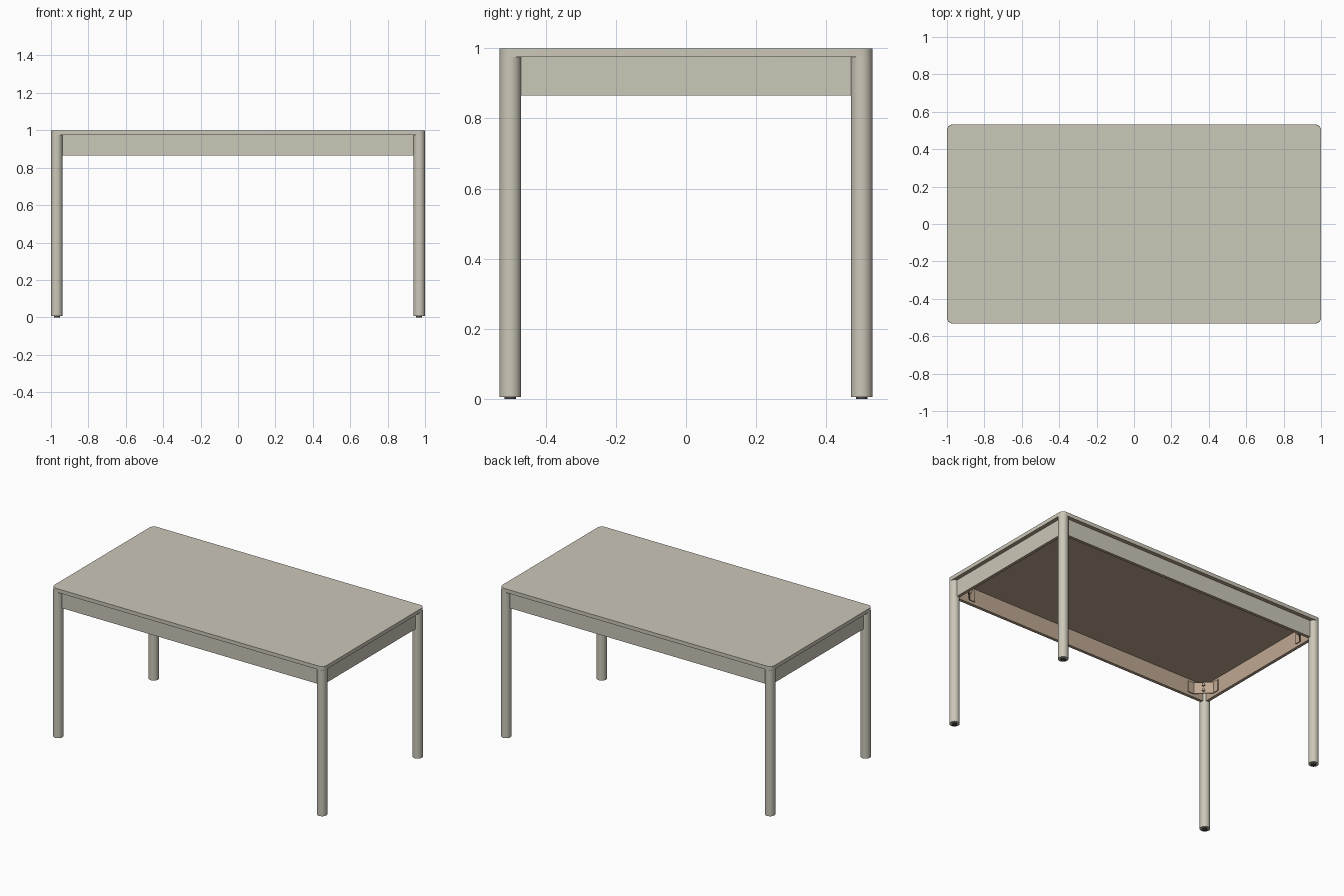
import bpy, bmesh, math
from mathutils import Matrix, Vector

if "Cube" in bpy.data.objects:
    bpy.data.objects.remove(bpy.data.objects["Cube"], do_unlink=True)


def material(name, rgb):
    m = bpy.data.materials.new(name)
    m.use_nodes = True
    m.diffuse_color = (*rgb, 1)
    m.node_tree.nodes["Principled BSDF"].inputs["Base Color"].default_value = (*rgb, 1)
    return m


GREIGE = material("warm grey paint", (0.60, 0.57, 0.48))
WOOD = material("brown wood", (0.52, 0.39, 0.285))
RUBBER = material("dark rubber", (0.08, 0.075, 0.07))


def finish(name, bm, *mats, smooth=False):
    bmesh.ops.recalc_face_normals(bm, faces=bm.faces)
    me = bpy.data.meshes.new(name)
    bm.to_mesh(me)
    bm.free()
    for m in mats:
        me.materials.append(m)
    ob = bpy.data.objects.new(name, me)
    bpy.context.collection.objects.link(ob)
    if smooth:
        bpy.context.view_layer.objects.active = ob
        for other in bpy.context.selected_objects:
            other.select_set(False)
        ob.select_set(True)
        bpy.ops.object.shade_smooth_by_angle(angle=math.radians(35))
    return ob


def box(bm, size, centre, turn=0):
    mat = Matrix.Translation(centre) @ Matrix.Rotation(turn, 4, 'Z') @ Matrix.Diagonal((*size, 1))
    return bmesh.ops.create_cube(bm, size=1, matrix=mat)["verts"]


def cylinder(bm, r, z0, z1, x, y, sides=32):
    bmesh.ops.create_cone(bm, cap_ends=True, segments=sides, radius1=r, radius2=r, depth=z1 - z0,
                          matrix=Matrix.Translation((x, y, (z0 + z1) / 2)))


TOP_Z, UNDER_Z, APRON_Z = 1.0, 0.975, 0.865
LEG_X, LEG_Y, LEG_R = 0.969, 0.501, 0.031

# Table top with rounded corners, wooden underneath
bm = bmesh.new()
box(bm, (2, 1.064, TOP_Z - UNDER_Z), (0, 0, (TOP_Z + UNDER_Z) / 2))
upright = [e for e in bm.edges if abs(e.verts[0].co.z - e.verts[1].co.z) > 0.01]
bmesh.ops.bevel(bm, geom=upright, offset=0.033, segments=8, profile=0.5, affect='EDGES')
bm.normal_update()
for f in bm.faces:
    f.material_index = 1 if f.normal.z < -0.5 else 0
finish("table_top", bm, GREIGE, WOOD, smooth=True)

# Aprons: painted outside, wooden inside and below
T, OUT_X, OUT_Y = 0.02, 0.974, 0.506
MID_Z, H = (UNDER_Z + APRON_Z) / 2, UNDER_Z - APRON_Z
for name, axis, sign in (("front", 1, -1), ("back", 1, 1), ("left", 0, 1), ("right", 0, -1)):
    bm = bmesh.new()
    if axis:
        box(bm, (2 * LEG_X, T, H), (0, sign * (OUT_Y - T / 2), MID_Z))
    else:
        box(bm, (T, 2 * LEG_Y, H), (sign * (OUT_X - T / 2), 0, MID_Z))
    bm.normal_update()
    for f in bm.faces:
        f.material_index = 0 if f.normal[axis] * sign > 0.5 else 1
    finish(name + "_apron", bm, GREIGE, WOOD)

for sx, side in ((1, "left"), (-1, "right")):
    for sy, end in ((-1, "front"), (1, "back")):
        tag = f"{end}_{side}_"
        x, y = sx * LEG_X, sy * LEG_Y

        # Round leg
        bm = bmesh.new()
        cylinder(bm, LEG_R, 0.006, UNDER_Z, x, y)
        finish(tag + "leg", bm, GREIGE, smooth=True)

        # Small glide under the leg
        bm = bmesh.new()
        cylinder(bm, 0.016, 0, 0.006, x, y, 24)
        finish(tag + "glide", bm, RUBBER, smooth=True)

        # Corner bracket: diagonal plate, wings along the aprons, two bolts
        bm = bmesh.new()
        reach = 0.09
        ix, iy = OUT_X - T, OUT_Y - T
        mid = Vector((sx * (ix - reach / 2), sy * (iy - reach / 2), 0.922))
        turn = -sx * sy * math.pi / 4
        box(bm, (reach * math.sqrt(2), 0.006, 0.075), mid, turn)
        box(bm, (0.04, 0.006, 0.075), (sx * (ix - reach - 0.018), sy * (iy - 0.003), mid.z))
        box(bm, (0.006, 0.04, 0.075), (sx * (ix - 0.003), sy * (iy - reach - 0.018), mid.z))
        inward = Vector((-sx, -sy, 0)).normalized()
        aim = inward.to_track_quat('Z', 'Y').to_matrix().to_4x4()
        for z in (0.905, 0.94):
            spot = mid + inward * 0.008
            spot.z = z
            bmesh.ops.create_cone(bm, cap_ends=True, segments=6, radius1=0.01, radius2=0.01,
                                  depth=0.016, matrix=Matrix.Translation(spot) @ aim)
        finish(tag + "bracket", bm, WOOD)
